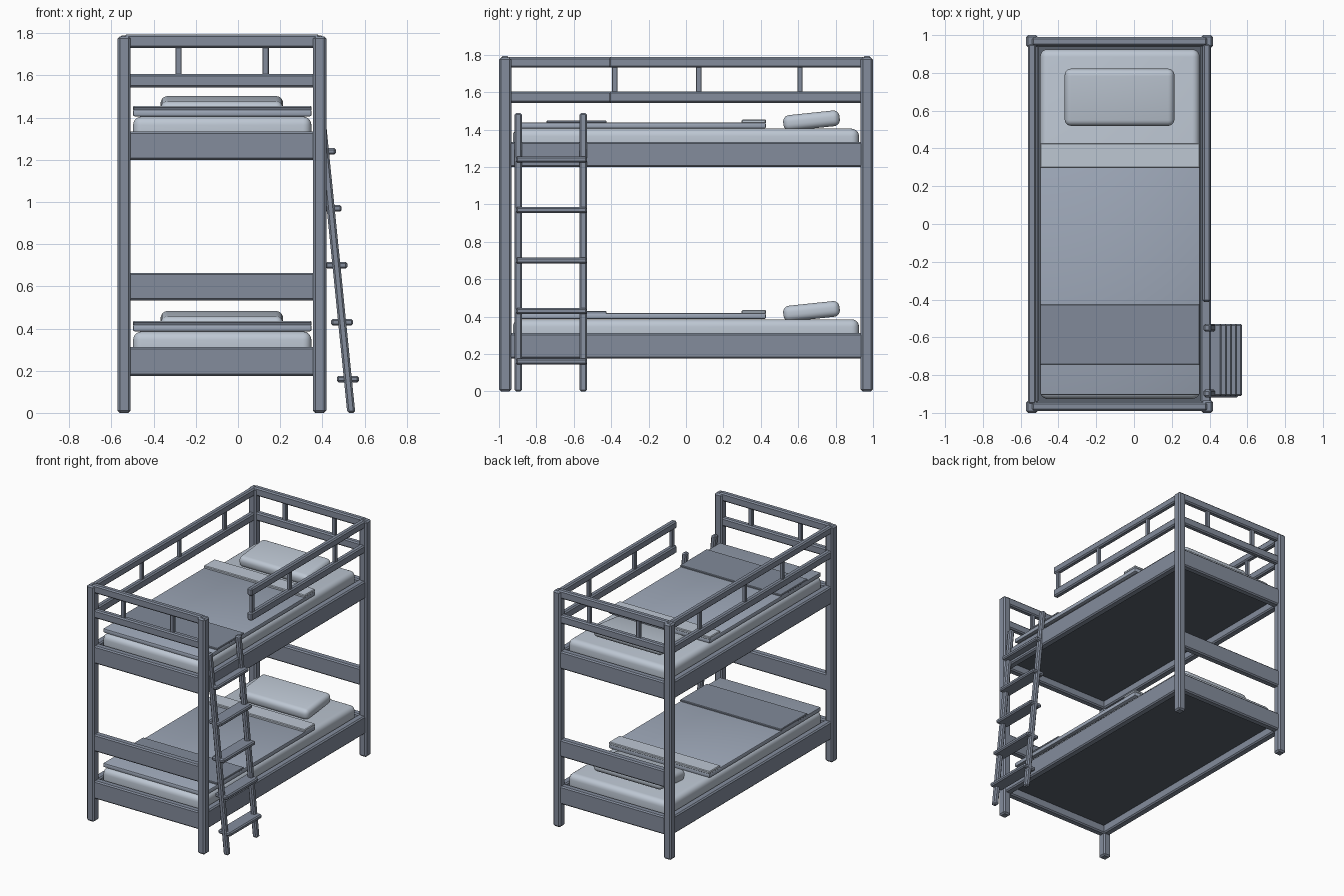
import bpy, math

if "Cube" in bpy.data.objects:
    bpy.data.objects.remove(bpy.data.objects["Cube"])

def material(name, r, g, b):
    m = bpy.data.materials.new(name)
    m.diffuse_color = (r, g, b, 1)
    m.use_nodes = True
    m.node_tree.nodes["Principled BSDF"].inputs["Base Color"].default_value = m.diffuse_color
    return m

WOOD = material("painted_frame", 0.23, 0.265, 0.335)
SOFT = material("bedding_light", 0.51, 0.57, 0.65)
COVER = material("bedding_cover", 0.34, 0.39, 0.48)
THROW = material("bedding_throw", 0.22, 0.255, 0.32)
DARK = material("bed_base", 0.10, 0.12, 0.15)

def box(name, x, y, z, mat=WOOD, bevel=0.009, seg=1, rot=(0, 0, 0)):
    """Bevelled box from (min, max) ranges, rotated about its centre."""
    bpy.ops.mesh.primitive_cube_add(size=1, location=[(a + b) / 2 for a, b in (x, y, z)])
    o = bpy.context.object
    o.name = name
    o.scale = [b - a for a, b in (x, y, z)]
    bpy.ops.object.transform_apply(location=False, rotation=False, scale=True)
    o.data.materials.append(mat)
    mod = o.modifiers.new("bevel", "BEVEL")
    mod.width, mod.segments = bevel, seg
    bpy.ops.object.modifier_apply(modifier="bevel")
    bpy.ops.object.shade_smooth_by_angle(angle=math.radians(35))
    o.rotation_euler = rot
    return o

def span(c, w):
    return (c - w / 2, c + w / 2)

XL, XR, YP = -0.540, 0.387, 0.967
BEDS = [("lower_bed", (0.176, 0.312)), ("upper_bed", (1.2, 1.334))]
END_GUARDS = [("lower", (1.543, 1.606)), ("top", (1.731, 1.793))]
SIDE_GUARDS = [("lower", (1.543, 1.604)), ("top", (1.731, 1.788))]

# corner posts
for xn, x in (("left", XL), ("right", XR)):
    for yn, y in (("front", -YP), ("back", YP)):
        box(f"{yn}_{xn}_post", span(x, 0.063), span(y, 0.066), (0, 1.785), bevel=0.011)

# end boards, end guard rails and their spindles
for yn, y in (("front", -1), ("back", 1)):
    for n, z in BEDS + [("middle", (0.534, 0.664))]:
        box(f"{yn}_{n}_board", (XL, XR), span(y * 0.963, 0.054), z)
    for n, z in END_GUARDS:
        box(f"{yn}_{n}_guard_rail", (XL, XR), span(y * YP, 0.044), z)
    for i, x in enumerate((-0.282, 0.131)):
        box(f"{yn}_guard_spindle_{i}", span(x, 0.03), span(y * YP, 0.026), (1.6, 1.74), bevel=0.003)

# side boards and side guards; the right guard leaves a gap for the ladder
for xn, xb, x, y0 in (("left", -0.533, XL, -0.955), ("right", 0.380, XR - 0.003, -0.412)):
    for n, z in BEDS:
        box(f"{xn}_{n}_side_board", span(xb, 0.056), (-0.955, 0.955), z)
    for n, z in SIDE_GUARDS:
        box(f"{xn}_{n}_guard_rail", span(x, 0.042), (y0, 0.955), z)
    for i, y in enumerate((-0.381, 0.068, 0.61)):
        box(f"{xn}_guard_spindle_{i}", span(x, 0.026), span(y, 0.028), (1.6, 1.74), bevel=0.003)

# base and bedding for each bunk
BX = (-0.498, 0.349)
for n, d in (("lower", 0.001), ("upper", 1.020)):
    box(f"{n}_base", (-0.515, 0.362), (-0.945, 0.945), (0.236 + d, 0.258 + d), DARK, 0.002)
    box(f"{n}_mattress", (-0.497, 0.348), (-0.926, 0.925), (0.25 + d, 0.385 + d), SOFT, 0.04, 5)
    box(f"{n}_blanket", BX, (-0.905, 0.427), (0.386 + d, 0.418 + d), COVER, 0.008, 2)
    box(f"{n}_blanket_fold", BX, (0.298, 0.428), (0.413 + d, 0.435 + d), SOFT, 0.005)
    box(f"{n}_foot_throw", BX, (-0.745, -0.425), (0.413 + d, 0.43 + d), THROW, 0.004)
    box(f"{n}_pillow", (-0.367, 0.214), span(0.671, 0.303), span(0.428 + d, 0.084),
        SOFT, 0.034, 5, (math.radians(6), 0, 0))

# leaning ladder: sheared stiles with level ends, flat treads
def ladder_x(z):
    return 0.537 - 0.1007 * z

for i, y in enumerate((-0.897, -0.549)):
    o = box(f"ladder_stile_{i}", span(0, 0.038), span(y, 0.041), (0, 1.489))
    zc = o.location.z
    for v in o.data.vertices:
        v.co.x += ladder_x(v.co.z + zc)
for i in range(5):
    z = 0.16 + 0.27 * i
    box(f"ladder_tread_{i}", span(ladder_x(z), 0.104), (-0.91, -0.529), span(z, 0.031), bevel=0.008)
